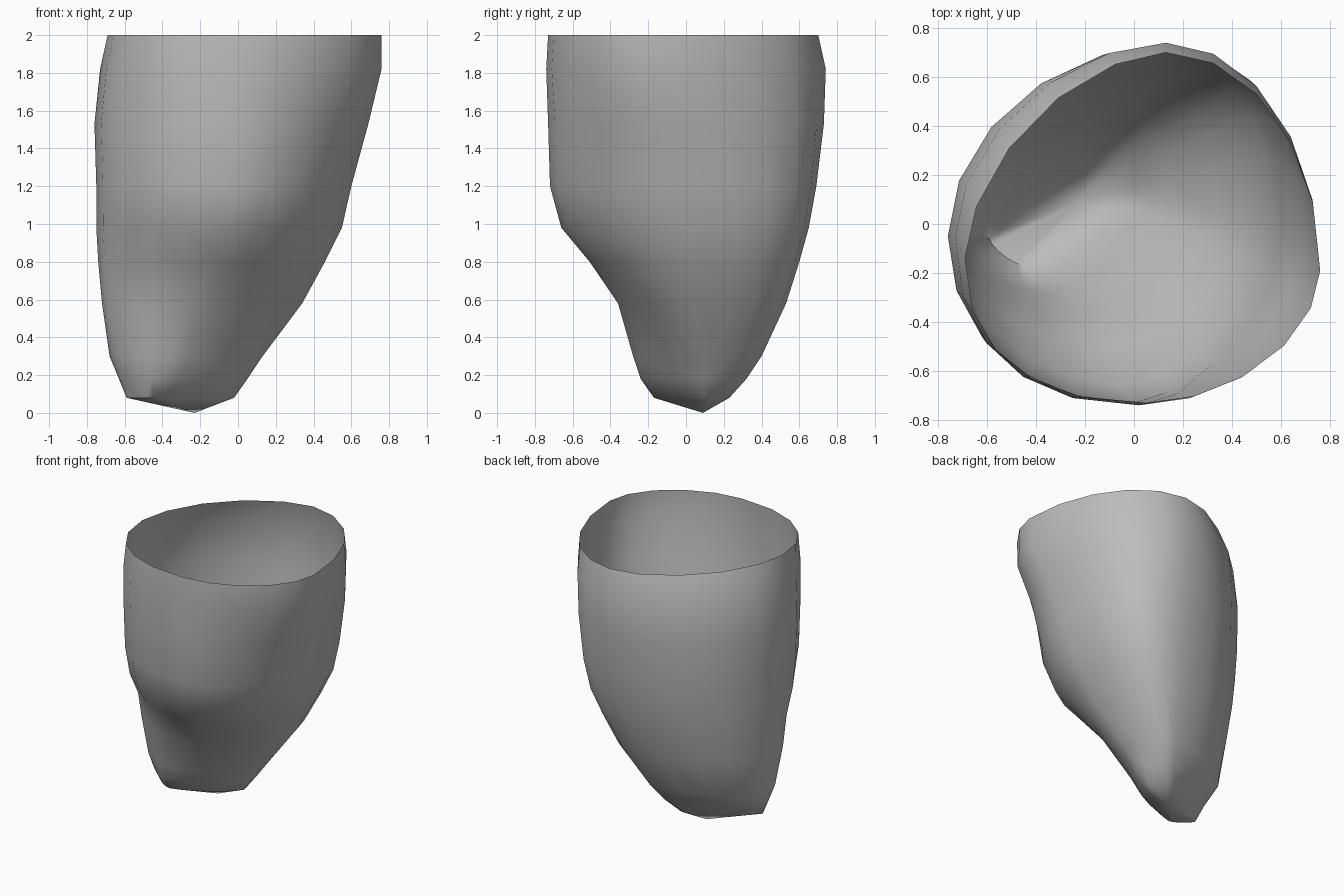
import bpy
import bmesh
from math import sin, cos, pi
from mathutils import Vector

default_cube = bpy.data.objects.get("Cube")
if default_cube:
    bpy.data.objects.remove(default_cube, do_unlink=True)

# Horizontal sections in hundredths of a unit, from the rim downwards:
# height, the (x, y) extreme points on the right, back, left and front, then the
# fullness of the quarters (right-back, back-left, left-front, front-right)
SECTIONS = [
    (200, (76, -19), (13, 70), (-69, -14), (5, -73), (2.0, 1.7, 2.3, 1.85)),
    (182, (76, -19), (13, 74), (-73, -5), (2, -74), (2.0, 1.8, 2.3, 1.85)),
    (153, (69, -10), (13, 73), (-76, -5), (0, -73), (2.2, 1.9, 2.1, 1.7)),
    (120, (60, -5), (12, 69), (-75, -5), (0, -72), (2.6, 2.0, 2.1, 1.7)),
    (98, (55, 0), (10, 65), (-75, -6), (-5, -66), (2.6, 2.0, 1.9, 1.65)),
    (80, (46, 2), (7, 60), (-74, -5), (-12, -51), (2.6, 2.0, 1.8, 1.75)),
    (58, (34, 4), (4, 53), (-72, -5), (-25, -36), (2.5, 2.0, 2.0, 1.65)),
    (30, (13, 9), (-3, 40), (-68, -2), (-35, -28), (2.2, 2.0, 2.0, 1.4)),
    (18, (5, 10), (-8, 32), (-63, -4), (-40, -24), (2.0, 1.6, 1.8, 1.4)),
    (8, (-2, 10), (-14, 23), (-59, -6), (-45, -17), (1.7, 1.1, 1.4, 1.3)),
]
LOWEST_POINT = (-0.23, 0.09, 0)
STEPS = 5  # edges in each quarter of a section


def quarter_arc(start, end, centre, power):
    """Points of a superellipse quarter from start up to, not including, end."""
    start, end, centre = Vector(start), Vector(end), Vector(centre)
    for step in range(STEPS):
        angle = step / STEPS * pi / 2
        along = cos(angle) ** (2 / power)
        across = sin(angle) ** (2 / power)
        yield centre + (start - centre) * along + (end - centre) * across


def section_points(section):
    """Outline of one section, made of four quarters."""
    height, right, back, left, front, powers = section
    quarters = [
        (right, back, (back[0], right[1])),
        (back, left, (back[0], left[1])),
        (left, front, (front[0], left[1])),
        (front, right, (front[0], right[1])),
    ]
    for quarter, power in zip(quarters, powers):
        for point in quarter_arc(*quarter, power):
            yield point.x / 100, point.y / 100, height / 100


def make_material(name, colour):
    material = bpy.data.materials.new(name)
    material.use_nodes = True
    material.diffuse_color = colour
    material.node_tree.nodes["Principled BSDF"].inputs["Base Color"].default_value = colour
    return material


# Open thin shell: rings joined by quads
bm = bmesh.new()
rings = [[bm.verts.new(p) for p in section_points(s)] for s in SECTIONS]
for upper, lower in zip(rings, rings[1:]):
    for i in range(len(upper)):
        bm.faces.new((upper[i - 1], lower[i - 1], lower[i], upper[i]))

# Blunt closed tip at the bottom
tip = bm.verts.new(LOWEST_POINT)
for i in range(len(rings[-1])):
    bm.faces.new((rings[-1][i - 1], tip, rings[-1][i]))
bmesh.ops.recalc_face_normals(bm, faces=bm.faces[:])

mesh = bpy.data.meshes.new("open_shell")
bm.to_mesh(mesh)
bm.free()
shell = bpy.data.objects.new("open_shell", mesh)
bpy.context.collection.objects.link(shell)
mesh.materials.append(make_material("plain_grey", (0.5, 0.5, 0.5, 1)))

# Soft shading with the strongest creases kept
bpy.ops.object.select_all(action="DESELECT")
shell.select_set(True)
bpy.context.view_layer.objects.active = shell
bpy.ops.object.shade_smooth_by_angle(angle=pi / 5)
